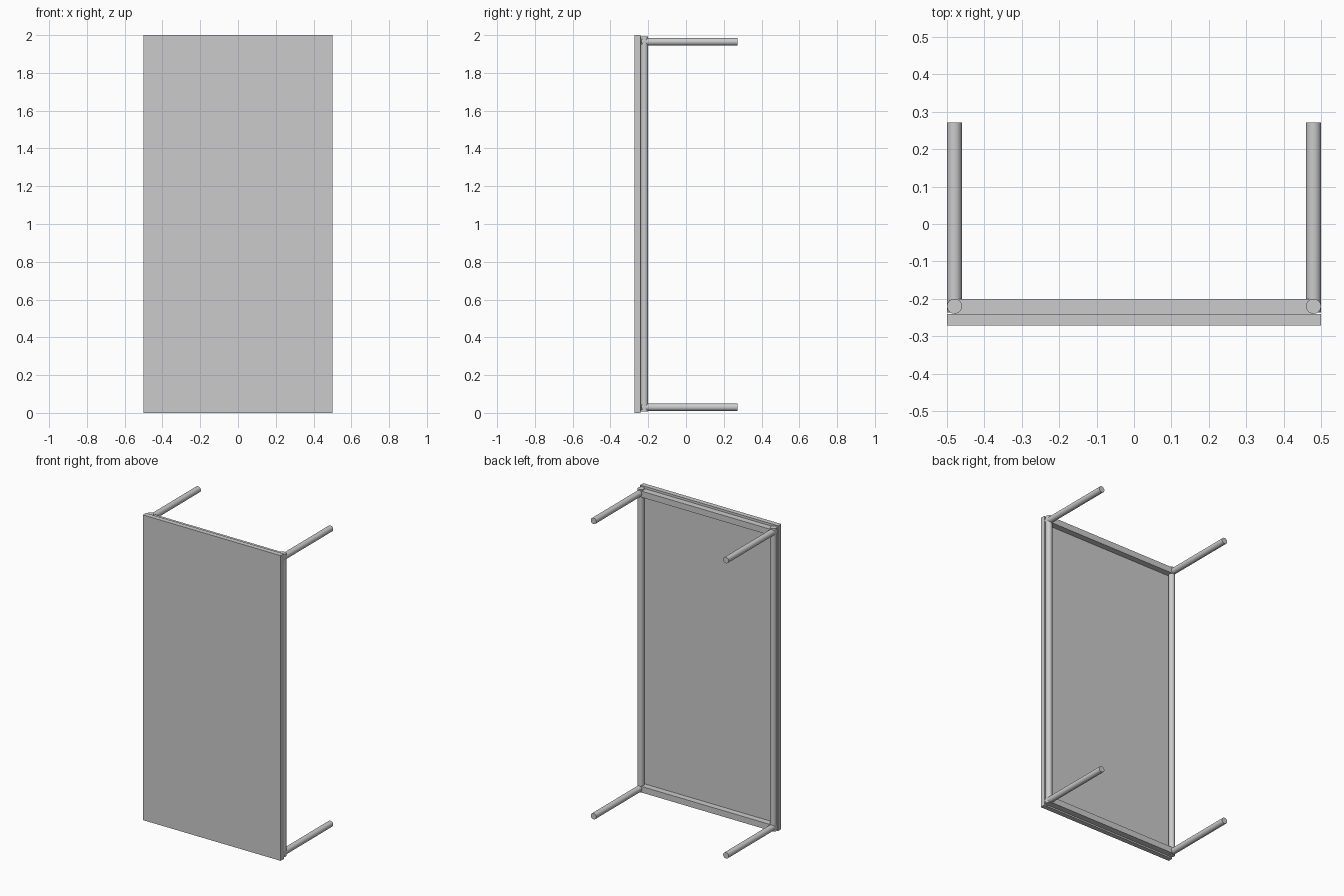
import bpy
from math import pi

if "Cube" in bpy.data.objects:
    bpy.data.objects.remove(bpy.data.objects["Cube"])


def box(name, lo, hi):
    bpy.ops.mesh.primitive_cube_add(size=1, location=[(a + b) / 2 for a, b in zip(lo, hi)])
    o = bpy.context.object
    o.name = name
    o.scale = [b - a for a, b in zip(lo, hi)]
    bpy.ops.object.transform_apply(location=False, rotation=False, scale=True)


def tube(name, loc, length, rot=(0, 0, 0)):
    bpy.ops.mesh.primitive_cylinder_add(vertices=32, radius=0.02, depth=length,
                                        location=loc, rotation=rot)
    bpy.context.object.name = name
    bpy.ops.object.shade_smooth_by_angle()


# flat front board
box("panel", (-0.5, -0.272, 0), (0.5, -0.24, 2))

# square rails along the top and bottom
for label, z in (("bottom", 0.03), ("top", 1.965)):
    box(label + "_rail", (-0.48, -0.24, z - 0.02), (0.48, -0.2, z + 0.02))

for side, x in (("left", -0.48), ("right", 0.48)):
    # upright round post
    tube(side + "_post", (x, -0.22, 1.0), 1.985)
    # rods reaching backwards
    for label, z in (("bottom", 0.03), ("top", 1.965)):
        tube(f"{side}_{label}_rod", (x, 0.018, z), 0.508, (pi / 2, 0, 0))
